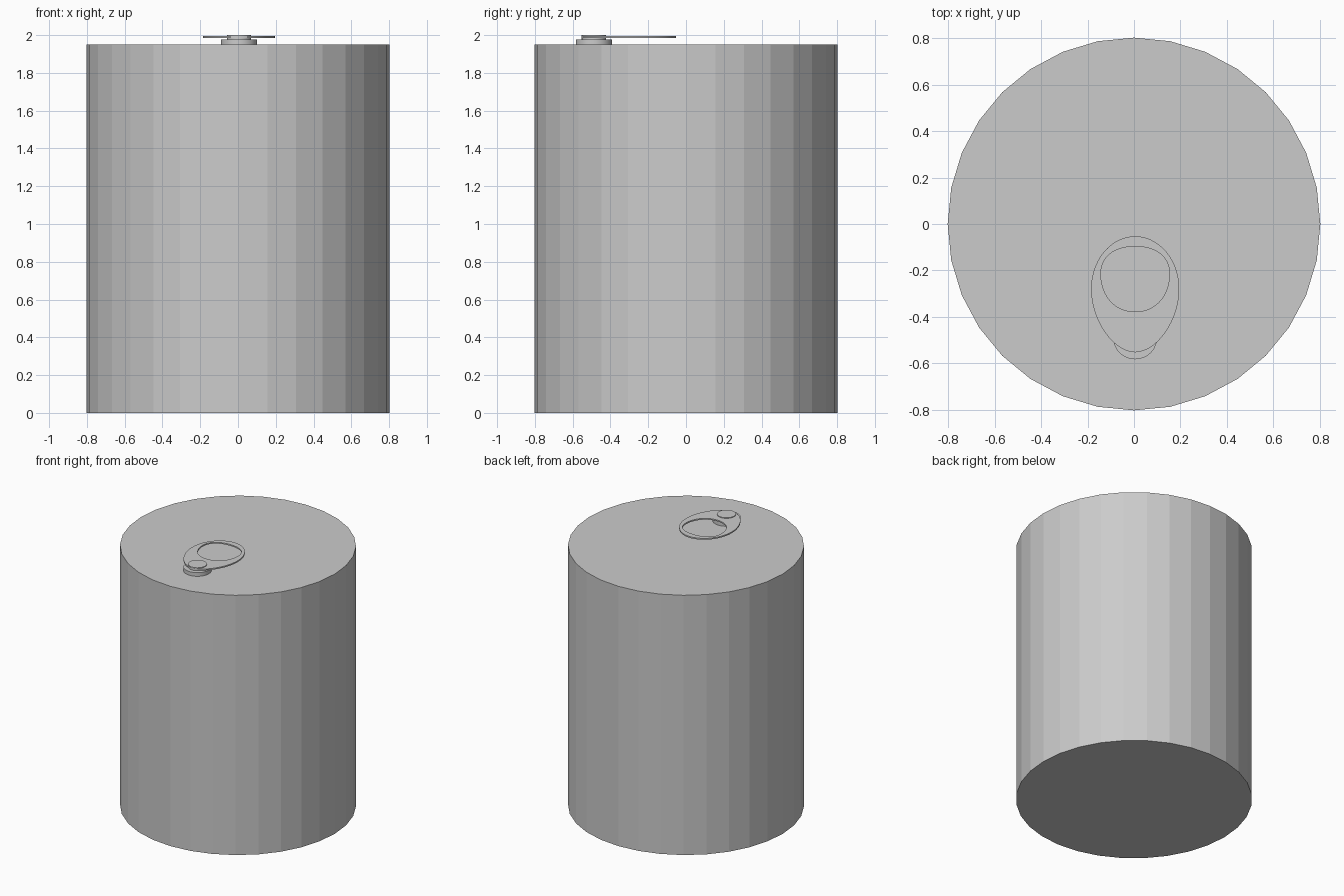
import bpy

if "Cube" in bpy.data.objects:
    bpy.data.objects.remove(bpy.data.objects["Cube"])

CX, CY = 0.005, -0.488   # rivet centre


def cylinder(name, radius, z0, z1, x=0, y=0, sides=32, smooth=False):
    bpy.ops.mesh.primitive_cylinder_add(vertices=sides, radius=radius, depth=z1 - z0,
                                        location=(x, y, (z0 + z1) / 2))
    ob = bpy.context.object
    ob.name = name
    if smooth:
        bpy.ops.object.shade_smooth_by_angle()
    return ob


def add_loop(curve, top, top_h, half_w, side_y, up, down, bottom, bottom_h):
    """Closed egg-shaped Bezier loop, symmetric about x = CX."""
    pts = [((0, top), (-top_h, top), (top_h, top)),
           ((half_w, side_y), (half_w, side_y + up), (half_w, side_y - down)),
           ((0, bottom), (bottom_h, bottom), (-bottom_h, bottom)),
           ((-half_w, side_y), (-half_w, side_y - down), (-half_w, side_y + up))]
    sp = curve.splines.new('BEZIER')
    sp.bezier_points.add(3)
    sp.use_cyclic_u = True
    for bp, (co, left, right) in zip(sp.bezier_points, pts):
        bp.handle_left_type = bp.handle_right_type = 'FREE'
        bp.co = (co[0] + CX, co[1], 0)
        bp.handle_left = (left[0] + CX, left[1], 0)
        bp.handle_right = (right[0] + CX, right[1], 0)


# can body
cylinder("can_body", 0.803, 0, 1.95)

# rivet: wide base, narrow stem through the tab
cylinder("rivet_base", 0.095, 1.95, 1.978, CX, CY, 48, True)
cylinder("rivet_stem", 0.064, 1.97, 2.0, CX, CY, 48, True)

# pull tab plate with finger hole
curve = bpy.data.curves.new("pull_tab", 'CURVE')
curve.dimensions = '2D'
curve.fill_mode = 'BOTH'
curve.resolution_u = 14
curve.extrude = 0.005
add_loop(curve, -0.053, 0.105, 0.19, -0.28, 0.125, 0.14, -0.553, 0.09)
add_loop(curve, -0.097, 0.09, 0.148, -0.215, 0.075, 0.08, -0.378, 0.10)
tab = bpy.data.objects.new("pull_tab", curve)
tab.location.z = 1.99
bpy.context.collection.objects.link(tab)
bpy.ops.object.select_all(action='DESELECT')
tab.select_set(True)
bpy.context.view_layer.objects.active = tab
bpy.ops.object.convert(target='MESH')
bpy.ops.object.shade_smooth_by_angle()
